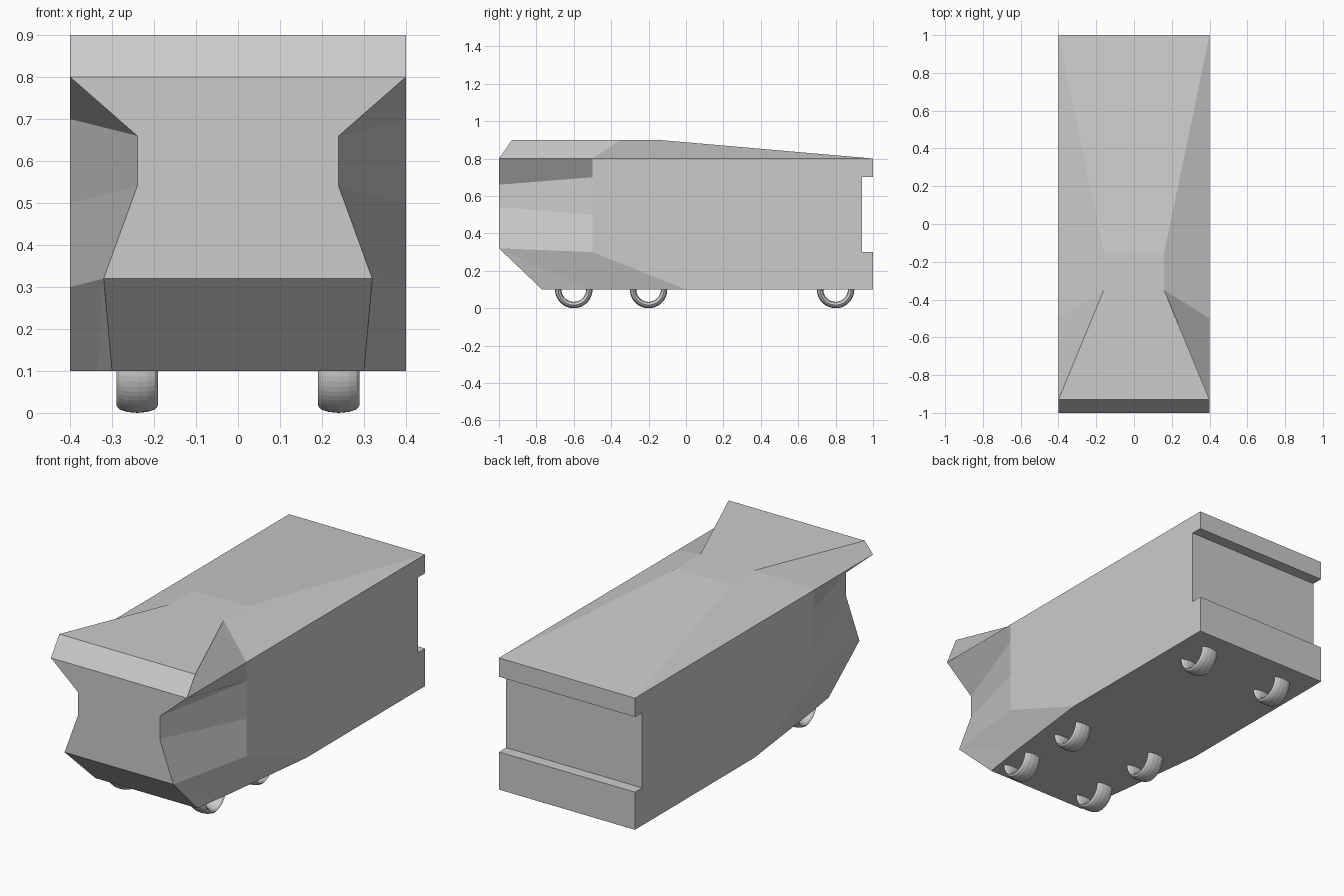
import bpy, bmesh
from math import pi

if "Cube" in bpy.data.objects:
    bpy.data.objects.remove(bpy.data.objects["Cube"])

# Right-hand outline points, grouped by region
roof = [(.4, 1, .8), (.16, -.15, .9), (.16, -.35, .9), (.4, -.93, .9)]
nose = [(.4, -1, .8), (.24, -1, .66), (.24, -1, .54), (.32, -1, .32), (.3, -.77, .1)]
belly = (.335, -.53, .1)
shoulder = [(.4, -.5, .8), (.4, -.5, .7), (.4, -.5, .5), (.4, -.5, .3), (.4, 0, .1)]
tail = [(.4, 1, .1), (.4, 1, .3), (.4, .94, .3), (.4, .94, .7), (.4, 1, .7)]

bm = bmesh.new()


def mirror(p):
    return (-p[0], p[1], p[2])


def face(points):
    bm.faces.new([bm.verts.new(p) for p in points])


def both_sides(points):
    face(points)
    face([mirror(p) for p in reversed(points)])


# Closed band across the width: roof, nose, underside (one face), stepped tail
band = roof + nose
for a, b in zip(band, band[1:]):
    face([a, b, mirror(b), mirror(a)])
under = [nose[4], belly, shoulder[4], tail[0]]
face(under + [mirror(p) for p in reversed(under)])
rear = tail + roof[:1]
for a, b in zip(rear, rear[1:]):
    face([a, b, mirror(b), mirror(a)])

# Flat flanks, and sloped roof shoulders
both_sides(shoulder + tail + roof[:1])
both_sides([roof[0], roof[1], roof[2], shoulder[0]])
both_sides([roof[2], roof[3], nose[0], shoulder[0]])

# Pinched cheeks between nose and flanks
for i in range(3):
    both_sides([nose[i], nose[i + 1], shoulder[i + 1], shoulder[i]])
both_sides([nose[3], belly, shoulder[4], shoulder[3]])
both_sides([nose[3], nose[4], belly])

bmesh.ops.remove_doubles(bm, verts=bm.verts, dist=.0001)
bmesh.ops.recalc_face_normals(bm, faces=bm.faces)
mesh = bpy.data.meshes.new("vehicle_body")
bm.to_mesh(mesh)
bm.free()
bpy.context.collection.objects.link(bpy.data.objects.new("vehicle_body", mesh))

# Wide ring wheels, half sunk into the body
for y in (-.6, -.2, .8):
    for x in (-.24, .24):
        bpy.ops.mesh.primitive_torus_add(major_radius=.083, minor_radius=.017,
                                         location=(x, y, .1), rotation=(0, pi / 2, 0))
        wheel = bpy.context.object
        wheel.name = "wheel"
        wheel.scale.z = 2.9
